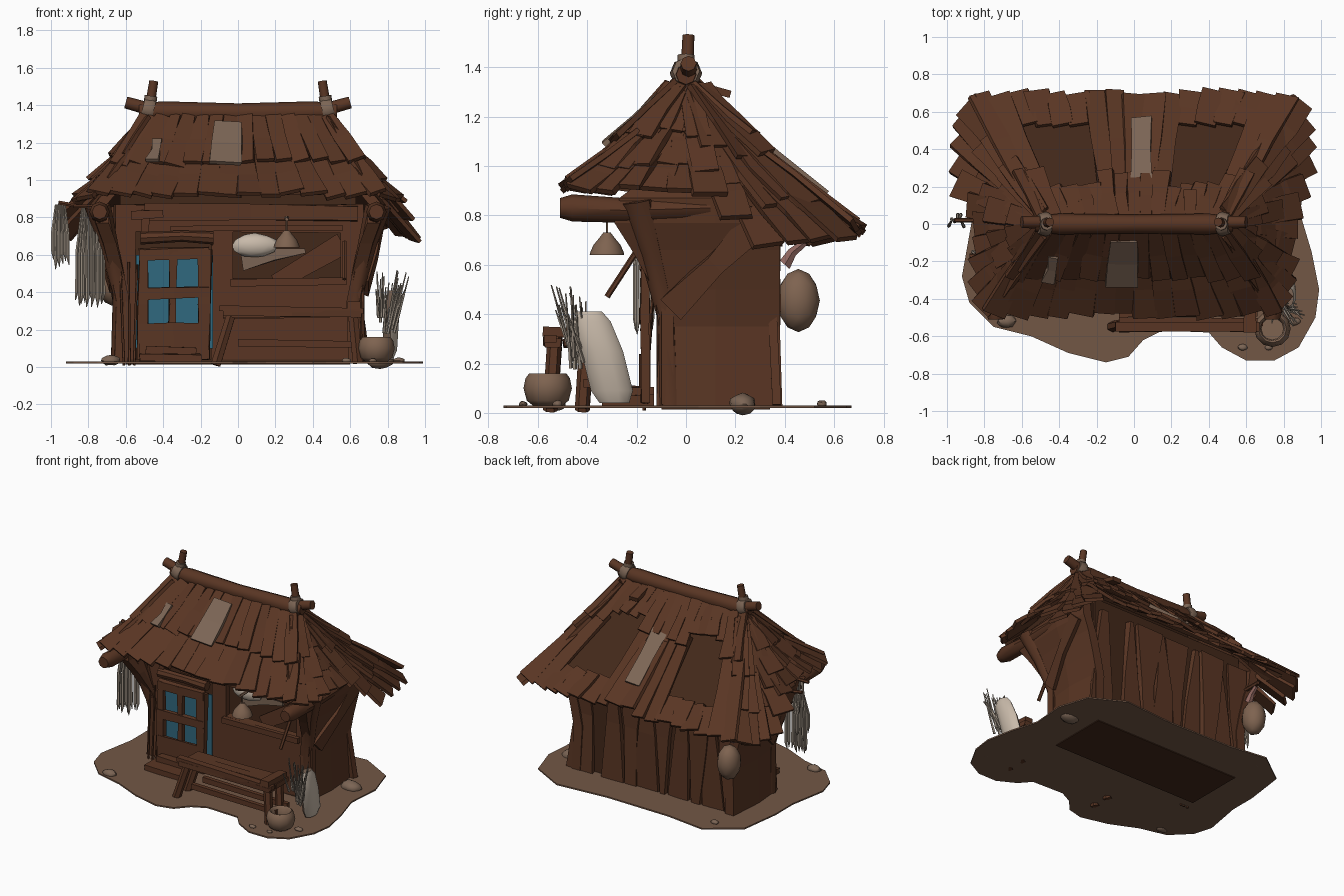
import bpy, bmesh, math, random
from mathutils import Vector as V

random.seed(7)
if "Cube" in bpy.data.objects:
    bpy.data.objects.remove(bpy.data.objects["Cube"])


def material(name, r, g, b):
    m = bpy.data.materials.new(name)
    m.use_nodes = True
    m.diffuse_color = (r, g, b, 1)
    m.node_tree.nodes["Principled BSDF"].inputs["Base Color"].default_value = (r, g, b, 1)
    return m


WOOD = material("brown wood", .1, .036, .017)
DARK = material("dark wood", .055, .021, .01)
ROPE = material("rope grey", .2, .13, .09)
EARTH = material("earth", .17, .095, .06)
GLASS = material("blue glass", .03, .14, .21)
CLOTH = material("pale cloth", .58, .49, .4)
REED = material("dry reed", .36, .3, .24)
CLAY = material("clay", .21, .125, .08)
PINK = material("pink stem", .27, .13, .11)


def jit(a):
    return random.uniform(-a, a)


def finish(name, bm, mat, smooth=False):
    bmesh.ops.recalc_face_normals(bm, faces=bm.faces)
    me = bpy.data.meshes.new(name)
    bm.to_mesh(me)
    bm.free()
    me.materials.append(mat)
    ob = bpy.data.objects.new(name, me)
    bpy.context.collection.objects.link(ob)
    if smooth:
        bpy.ops.object.select_all(action='DESELECT')
        ob.select_set(True)
        bpy.context.view_layer.objects.active = ob
        bpy.ops.object.shade_smooth_by_angle(angle=math.radians(45))
    return ob


def loft(bm, rings):
    rows = [[bm.verts.new(p) for p in r] for r in rings]
    n = len(rows[0])
    for a, b in zip(rows, rows[1:]):
        for i in range(n):
            bm.faces.new((a[i], a[(i + 1) % n], b[(i + 1) % n], b[i]))
    bm.faces.new(rows[0])
    bm.faces.new(rows[-1])


def frame(a, b, up):
    d = (b - a).normalized()
    s = d.cross(V(up)).normalized()
    return s, s.cross(d)


def board(bm, a, b, w0, w1, t, up=(0, 0, 1), rough=0.0):
    a, b = V(a), V(b)
    s, n = frame(a, b, up)
    rings = []
    for f in (0, .5, 1):
        c = a.lerp(b, f) + n * jit(rough)
        h = (w0 + (w1 - w0) * f) / 2 + jit(rough)
        rings.append([c + s * (x * h + jit(rough)) + n * (y * t / 2) for x, y in ((-1, -1), (1, -1), (1, 1), (-1, 1))])
    loft(bm, rings)


def log(bm, pts, radii, n=8):
    pts = [V(p) for p in pts]
    d = pts[-1] - pts[0]
    s, u = frame(pts[0], pts[-1], (1, 0, 0) if abs(d.z) > d.length * .8 else (0, 0, 1))
    loft(bm, [[p + (s * math.cos(k * math.tau / n) + u * math.sin(k * math.tau / n)) * r for k in range(n)]
              for p, r in zip(pts, radii)])


def box(bm, x0, x1, y0, y1, z0, z1, j=0.0):
    loft(bm, [[V((x + jit(j), y, z + jit(j))) for x, y in ((x0, y0), (x1, y0), (x1, y1), (x0, y1))] for z in (z0, z1)])


def blob(name, c, size, mat, j=0.0):
    bm = bmesh.new()
    bmesh.ops.create_icosphere(bm, subdivisions=2, radius=1)
    for v in bm.verts:
        v.co = V(c) + V([v.co[i] * size[i] * (1 + jit(j)) for i in range(3)])
    finish(name, bm, mat, True)


# Ground plate with a wavy outline
outline = [(-.92, -.28), (-.88, -.42), (-.75, -.55), (-.55, -.6), (-.35, -.69), (-.15, -.74), (-.03, -.71), (.05, -.62),
           (.15, -.57), (.4, -.58), (.47, -.66), (.6, -.73), (.75, -.73), (.88, -.66), (.97, -.5), (.99, -.35),
           (.95, -.15), (.89, .05), (.91, .3), (.84, .52), (.6, .65), (.2, .62), (-.3, .63), (-.6, .67), (-.83, .5),
           (-.87, .2), (-.87, 0)]
bm = bmesh.new()
loft(bm, [[V((x, y, z)) for x, y in outline] for z in (.02, .03)])
finish("ground", bm, EARTH)
bm = bmesh.new()
box(bm, -.6, .6, -.1, .34, .014, .04)
finish("floor", bm, DARK)

# Side walls that flare out under the eaves, with beams reaching forward
for side, word in ((1, "left"), (-1, "right")):
    bm = bmesh.new()
    rows = [(.03, -.12, .39, .66), (.35, -.11, .38, .65), (.5, -.13, .38, .68), (.66, -.22, .38, .72),
            (.77, -.29, .38, .76), (.87, -.27, .38, .77), (1, -.1, .3, .66), (1.14, -.04, .12, .55)]
    loft(bm, [[V((side * (x - dx), y, z)) for y, dx in ((y0, 0), (.12, -.02), (y1, 0), (y1, .07), (y0, .07))]
              for z, y0, y1, x in rows])
    board(bm, (side * .68, -.06, .42), (side * .77, .3, .78), .08, .12, .03, (side, 0, 0), .01)
    finish(word + "_wall", bm, WOOD)
    bm = bmesh.new()
    log(bm, [(side * .74, .1, .83), (side * .74, -.25, .82), (side * .74, -.46, .83), (side * .74, -.51, .83)],
        [.05, .05, .055, .04])
    log(bm, [(side * .63, -.07, .03), (side * .63, -.08, .4), (side * .69, -.14, .65), (side * .75, -.2, .86)],
        [.05, .04, .05, .07])
    finish(word + "_post_and_beam", bm, WOOD, True)

# Back wall: dark backing behind uneven upright boards
bm = bmesh.new()
box(bm, -.63, .63, .32, .345, .03, .95)
finish("back_wall", bm, DARK)
bm = bmesh.new()
for i in range(10):
    x = -.6 + i * .133
    w = (.18, .04) if i % 2 else (.07, .19)
    if i != 8:
        board(bm, (x, .36, .03), (x + jit(.04), .36, .86), w[0], w[1], .035, (0, 1, 0), .012)
finish("back_boards", bm, WOOD)

# Front wall around the door and window
bm = bmesh.new()
for x0, x1, z0, z1 in ((-.66, -.55, .03, .87), (-.14, -.03, .03, .75), (-.03, .56, .03, .47), (.55, .67, .03, .87),
                       (-.55, .67, .72, .87)):
    box(bm, x0, x1, -.1, -.05, z0, z1, .006)
board(bm, (-.04, -.12, .45), (.58, -.12, .46), .04, .04, .03, (0, -1, 0))
board(bm, (-.36, -.14, .74), (.56, -.14, .745), .03, .03, .03, (0, -1, 0))
board(bm, (-.5, -.12, .83), (.64, -.12, .82), .09, .08, .03, (0, -1, 0), .006)
board(bm, (.2, .0, .45), (.56, .0, .66), .09, .12, .02, (0, -1, 0))
log(bm, [(-.52, -.17, .69), (-.3, -.18, .7), (-.13, -.17, .69)], [.035, .03, .035])
board(bm, (-.57, -.17, .81), (-.4, -.17, .82), .05, .04, .04, (0, -1, 0))
board(bm, (-.5, -.17, .72), (-.49, -.17, .84), .04, .05, .02, (0, -1, 0))
log(bm, [(.57, -.19, .67), (.57, -.32, .47)], [.012, .012], 6)
finish("front_wall", bm, WOOD)
blob("window_cloth", (.09, -.02, .65), (.12, .04, .065), CLOTH, .1)
bm = bmesh.new()
board(bm, (.02, .02, .57), (.36, .02, .62), .1, .04, .02, (0, -1, 0), .01)
finish("window_bundle", bm, ROPE)

# Door standing proud of the blue glass, and its steps
bm = bmesh.new()
box(bm, -.545, -.135, -.11, -.102, .1, .6)
finish("door_glass", bm, GLASS)
bm = bmesh.new()
for x, w in ((-.51, .045), (-.35, .04), (-.18, .06)):
    board(bm, (x, -.165, .04), (x + .005, -.165, .63), w, w, .035, (0, -1, 0), .006)
for z, w in ((.13, .19), (.39, .06), (.6, .06)):
    board(bm, (-.53, -.17, z), (-.155, -.17, z + .01), w, w, .03, (0, -1, 0), .006)
finish("door", bm, WOOD)
bm = bmesh.new()
box(bm, -.52, -.2, -.34, -.13, .03, .065, .01)
box(bm, -.49, -.23, -.25, -.13, .065, .11, .01)
finish("steps", bm, WOOD)
bm = bmesh.new()
for x in (-.61, -.58, -.555):
    log(bm, [(x, -.17, .01), (x + jit(.02), -.13, .53 + jit(.04))], [.008, .006], 5)
finish("leaning_poles", bm, WOOD)

# Bench
bm = bmesh.new()
for y in (-.54, -.46, -.39):
    board(bm, (-.08, y, .28 + jit(.008)), (.66, y, .285), .075, .07, .035, rough=.004)
board(bm, (-.1, -.55, .315), (.67, -.55, .3), .05, .05, .03)
for y in (-.53, -.4):
    log(bm, [(-.04, y, .27), (-.12, y - .02, .01)], [.028, .03], 6)
    log(bm, [(.61, y, .33), (.64, y - .02, .02)], [.03, .03], 6)
    board(bm, (0, y, .13), (.69, y, .12), .04, .035, .03, (0, -1, 0))
board(bm, (.62, -.58, .33), (.62, -.36, .32), .07, .06, .04)
finish("bench", bm, WOOD)

# Roof underlayer
bm = bmesh.new()
a, b, c, d, e, f = [bm.verts.new(p) for p in ((-.48, 0, 1.28), (.48, 0, 1.28), (.72, -.41, .92), (-.72, -.41, .92),
                                              (.82, .59, .78), (-.82, .59, .78))]
for q in ((a, b, c, d), (b, a, f, e), (b, e, c), (a, d, f)):
    bm.faces.new(q)
bmesh.ops.solidify(bm, geom=bm.faces[:], thickness=.015)
finish("roof_underlayer", bm, DARK)


# Roof boards in overlapping rows on a slightly hollow slope
def slope(bm, top, eave, up, rows, width):
    top, eave = V(top), V(eave)
    n = V(up).normalized()
    for t0, t1, lift in rows:
        t1 += jit(.025)
        p, q = [top.lerp(eave, t) - n * .1 * t * (1 - t) for t in (t0, t1)]
        board(bm, p + n * lift, q + n * (lift + .012 + jit(.012)), width * (.6 + .4 * t0),
              width * (.6 + .4 * t1) + jit(.014), .022, n + V((jit(.18), jit(.18), 0)), .007)


bm = bmesh.new()
for i in range(14):
    u = -1 + i * 2 / 13
    slope(bm, (.48 * u, -.02, 1.32), (.76 * u, -.48, .9), (0, -.66, .75), ((0, .56, .028), (.42, .98, .01)), .125)
finish("front_roof_boards", bm, WOOD)
bm = bmesh.new()
for i in range(17):
    u = -1 + i * 2 / 16
    bare = .3 < abs(u) < .8
    slope(bm, (.48 * u, .02, 1.32), (.84 * u, .7, .72), (0, .66, .75),
          ((0, .24 if bare else .36, .028), (.76 if bare else .28, .98, .01)), .12)
board(bm, (.3, 0, 1.34), (.3, .18, 1.29), .06, .07, .03)
finish("back_roof_boards", bm, WOOD)
eaves = [(.8, -.44, .89), (.82, -.35, .89), (.84, -.24, .9), (.84, -.13, .9), (.85, -.01, .89), (.88, .1, .87),
         (.92, .21, .78), (.94, .33, .66), (.92, .45, .68), (.91, .55, .7), (.88, .63, .71)]
for side, word in ((1, "left"), (-1, "right")):
    bm = bmesh.new()
    for x, y, z in eaves:
        slope(bm, (side * .48, y * .08, 1.31), (side * x, y, z), (side * .8, y * 1.2, .8),
              ((0, .45, .025), (.3, .75, .015), (.6, 1, .005)), .14)
    finish(word + "_roof_boards", bm, WOOD)

# Cloth patches laid on the roof
bm = bmesh.new()
slope(bm, (-.05, -.02, 1.32), (-.08, -.48, .9), (0, -.66, .75), ((.1, .6, .052),), .22)
slope(bm, (-.4, -.02, 1.32), (-.5, -.48, .9), (0, -.66, .75), ((.3, .56, .052),), .08)
slope(bm, (.04, .02, 1.32), (.04, .7, .72), (0, .66, .75), ((.3, .75, .04),), .13)
finish("roof_patches", bm, ROPE)

# Ridge pole, crossing sticks and bindings
bm = bmesh.new()
log(bm, [(-.53, 0, 1.37), (-.4, 0, 1.365), (0, 0, 1.36), (.4, 0, 1.365), (.53, 0, 1.37)], [.04, .056, .05, .056, .04])
for s in (1, -1):
    log(bm, [(s * .44, .01, 1.37), (s * .6, .01, 1.415)], [.035, .032])
    log(bm, [(s * .49, 0, 1.28), (s * .45, .01, 1.53)], [.028, .024])
finish("ridge_pole", bm, WOOD, True)
bm = bmesh.new()
for s in (1, -1):
    log(bm, [(s * .45, 0, 1.37), (s * .47, 0, 1.375), (s * .51, 0, 1.385)], [.058, .066, .055])
    log(bm, [(s * .485, 0, 1.31), (s * .465, 0, 1.45)], [.036, .034])
finish("ridge_bindings", bm, ROPE, True)

# Hanging lamp
bm = bmesh.new()
log(bm, [(.26, -.1, .8), (.26, -.35, .79)], [.012, .01], 6)
log(bm, [(.26, -.32, .8), (.26, -.32, .71)], [.005, .005], 5)
log(bm, [(.26, -.32, z) for z in (.73, .71, .68, .65, .64)], [.015, .03, .055, .068, .07], 12)
finish("lamp", bm, CLAY, True)

# Dried bundles hanging by the wall
bm = bmesh.new()
for cx, cy, z0, z1, n, sp in ((-.79, -.17, .3, .87, 11, .07), (-.95, .02, .52, .87, 6, .04)):
    for i in range(n):
        x, y = cx + sp * (2 * i / (n - 1) - 1), cy + jit(.035)
        z = z0 + abs(jit(.07))
        log(bm, [(cx + (x - cx) * .6, cy, z1), (x, y, (z + z1) / 2), (x, y, z + .05), (x + jit(.01), y, z)],
            [.005, .01, .011, .002], 5)
finish("dried_bundles", bm, REED)
bm = bmesh.new()
log(bm, [(-.68, -.17, .86), (-.88, -.17, .86)], [.012, .012], 6)
log(bm, [(-.85, .02, .86), (-.96, .02, .88)], [.012, .012], 6)
finish("hanging_rods", bm, WOOD)

# Flat sack, pale on its outer side, with sticks standing around it
bm = bmesh.new()
loft(bm, [[V((x + math.sin(k * math.tau / 10) * r * .5, y + math.cos(k * math.tau / 10) * r, z)) for k in range(10)]
          for x, y, z, r in ((.8, -.29, .04, .06), (.81, -.3, .09, .085), (.82, -.34, .25, .085), (.83, -.38, .37, .075),
                             (.83, -.39, .41, .05))])
sack = finish("sack", bm, CLOTH, True)
sack.data.materials.append(ROPE)
for p in sack.data.polygons:
    p.material_index = 0 if p.normal.x > .3 else 1
bm = bmesh.new()
for i in range(24):
    x, y = .81 + jit(.045), -.44 + jit(.04)
    log(bm, [(x - .02, y, .17 + abs(jit(.1))), (x + (x - .81) * 1.1 + .01, y - .04 + jit(.05), .46 + jit(.06))], [.009, .003], 5)
finish("sticks", bm, REED)
bm = bmesh.new()
log(bm, [(.74, -.56, z) for z in (.03, .05, .1, .14, .16, .15, .1)], [.06, .085, .098, .09, .075, .065, .06], 12)
finish("pot", bm, CLAY, True)

# Gourd hung behind the house
blob("gourd", (-.67, .455, .455), (.08, .087, .128), CLAY)
bm = bmesh.new()
log(bm, [(-.67, .4, .6), (-.67, .43, .65), (-.67, .48, .69)], [.03, .022, .016], 6)
finish("gourd_stem", bm, PINK)
bm = bmesh.new()
log(bm, [(-.67, .36, .71), (-.67, .5, .71)], [.014, .014], 6)
finish("gourd_peg", bm, WOOD)

# Scattered stones
for x, y, r in ((-.68, -.52, .05), (.76, .23, .08), (.58, -.66, .025), (.86, -.52, .03), (-.62, .55, .03), (.72, -.66, .02)):
    blob("stone", (x, y, .035), (r, r * .7, r * .55), ROPE, .12)
